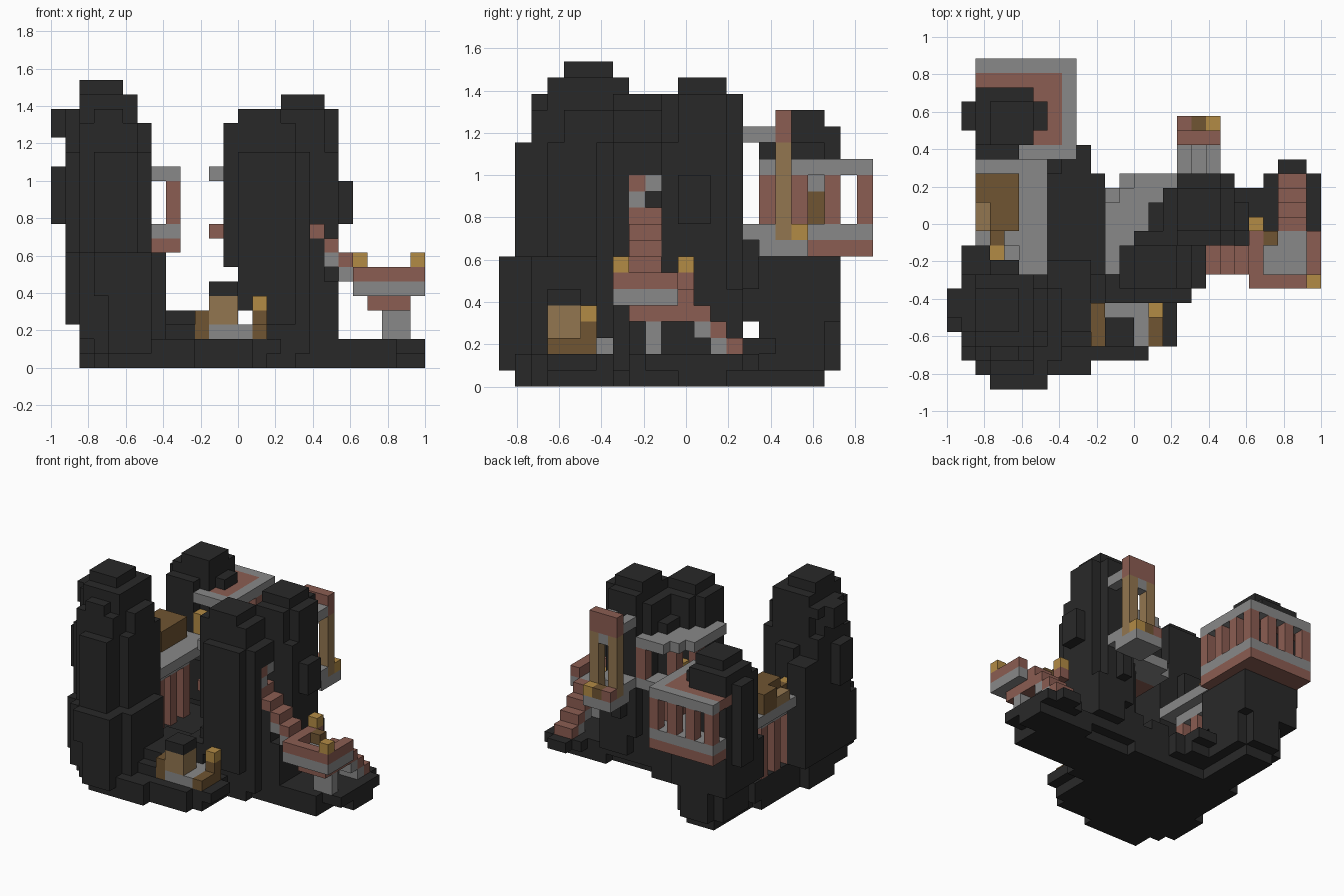
import bpy
import bmesh
from mathutils import Vector

UNIT = 2 / 26
ORIGIN = Vector((-1, -11.5 * UNIT, 0))

default_cube = bpy.data.objects.get("Cube")
if default_cube:
    bpy.data.objects.remove(default_cube, do_unlink=True)


def material(name, red, green, blue):
    mat = bpy.data.materials.new(name)
    mat.use_nodes = True
    colour = (red, green, blue, 1)
    mat.diffuse_color = colour
    mat.node_tree.nodes["Principled BSDF"].inputs["Base Color"].default_value = colour
    return mat


ROCK = material("dark_rock", .022, .022, .022)
GREY = material("grey_stone", .25, .25, .25)
RED = material("red_brick", .26, .11, .085)
GOLD = material("gold_lamp", .45, .26, .06)
TAN = material("tan_wood", .29, .18, .08)
BROWN = material("brown_wood", .16, .09, .032)
PALETTE = [ROCK, GREY, RED, GOLD, TAN, BROWN]

cells = {}


def block(part, mat, x, y, z):
    """Fill a box of unit cells; a later block replaces an earlier one."""
    for i in range(*x):
        for j in range(*y):
            for k in range(*z):
                cells[i, j, k] = (part, mat)


def carve(x, y, z):
    for i in range(*x):
        for j in range(*y):
            for k in range(*z):
                cells.pop((i, j, k), None)


def cell(part, mat, x, y, z):
    cells[x, y, z] = (part, mat)


# Ground: a stepped underside and low ledges
block("ground", ROCK, x=(3, 15), y=(3, 14), z=(0, 2))
block("ground", ROCK, x=(4, 10), y=(1, 3), z=(0, 1))
block("ground", ROCK, x=(3, 10), y=(1, 3), z=(1, 2))
block("ground", ROCK, x=(6, 14), y=(2, 3), z=(0, 2))
block("ground", ROCK, x=(2, 4), y=(4, 8), z=(0, 2))
block("ground", ROCK, x=(4, 7), y=(14, 20), z=(0, 1))
block("ground", ROCK, x=(4, 10), y=(14, 16), z=(1, 3))
block("ground", ROCK, x=(3, 11), y=(8, 15), z=(1, 3))
block("ground", ROCK, x=(8, 10), y=(15, 17), z=(2, 3))
block("ground", ROCK, x=(11, 18), y=(9, 14), z=(1, 4))
block("ground", ROCK, x=(14, 16), y=(3, 6), z=(1, 2))
block("ground", ROCK, x=(7, 10), y=(4, 9), z=(1, 4))
block("ground", ROCK, x=(8, 11), y=(3, 6), z=(1, 3))
block("ground", ROCK, x=(11, 14), y=(6, 10), z=(2, 5))
block("ground", ROCK, x=(12, 14), y=(7, 10), z=(4, 6))

# Ground spur that carries the stairs
block("spur", ROCK, x=(15, 24), y=(8, 13), z=(0, 2))
block("spur", ROCK, x=(20, 26), y=(11, 14), z=(0, 2))
block("spur", ROCK, x=(22, 26), y=(9, 15), z=(1, 2))
block("spur", ROCK, x=(23, 25), y=(14, 16), z=(1, 2))
block("spur", ROCK, x=(19, 22), y=(11, 14), z=(1, 2))

# Front left rock tower: wide foot, then a shaft with stepped corners
FRONT = "front_tower"
block(FRONT, ROCK, x=(2, 7), y=(2, 8), z=(1, 8))
block(FRONT, ROCK, x=(2, 7), y=(1, 3), z=(2, 8))
block(FRONT, ROCK, x=(1, 3), y=(2, 8), z=(3, 8))
block(FRONT, ROCK, x=(4, 7), y=(0, 2), z=(1, 5))
block(FRONT, ROCK, x=(3, 7), y=(0, 2), z=(5, 8))
block(FRONT, ROCK, x=(5, 8), y=(2, 7), z=(2, 8))
block(FRONT, ROCK, x=(1, 3), y=(7, 10), z=(3, 13))
block(FRONT, ROCK, x=(3, 5), y=(7, 9), z=(3, 14))
block(FRONT, ROCK, x=(2, 6), y=(2, 8), z=(8, 17))
block(FRONT, ROCK, x=(3, 5), y=(2, 8), z=(17, 18))
block(FRONT, ROCK, x=(1, 7), y=(3, 8), z=(8, 15))
block(FRONT, ROCK, x=(3, 6), y=(1, 2), z=(8, 15))
block(FRONT, ROCK, x=(0, 1), y=(4, 6), z=(10, 14))
block(FRONT, ROCK, x=(1, 7), y=(4, 7), z=(15, 17))
block(FRONT, ROCK, x=(0, 2), y=(5, 7), z=(16, 18))
block(FRONT, ROCK, x=(1, 6), y=(4, 8), z=(17, 18))
block(FRONT, ROCK, x=(2, 6), y=(3, 8), z=(17, 19))
block(FRONT, ROCK, x=(2, 5), y=(4, 7), z=(19, 20))

# Middle rock: two joined peaks set on a diagonal
MID = "middle_rock"
block(MID, ROCK, x=(13, 17), y=(7, 11), z=(0, 17))
block(MID, ROCK, x=(13, 17), y=(6, 7), z=(3, 15))
block(MID, ROCK, x=(12, 16), y=(7, 10), z=(7, 17))
block(MID, ROCK, x=(13, 16), y=(7, 10), z=(17, 18))
block(MID, ROCK, x=(16, 18), y=(7, 12), z=(1, 15))
block(MID, ROCK, x=(14, 20), y=(10, 13), z=(0, 15))
block(MID, ROCK, x=(15, 20), y=(11, 14), z=(1, 17))
block(MID, ROCK, x=(16, 19), y=(10, 15), z=(4, 18))
block(MID, ROCK, x=(17, 20), y=(11, 14), z=(15, 18))
block(MID, ROCK, x=(16, 19), y=(11, 14), z=(18, 19))
block(MID, ROCK, x=(18, 21), y=(11, 13), z=(10, 13))
block(MID, ROCK, x=(18, 20), y=(8, 11), z=(0, 6))
block(MID, ROCK, x=(18, 19), y=(8, 11), z=(6, 9))
block(MID, ROCK, x=(17, 20), y=(13, 15), z=(2, 6))
block(MID, ROCK, x=(17, 18), y=(14, 16), z=(6, 9))

# Rear rock tower, narrowing towards its foot
REAR = "rear_tower"
block(REAR, ROCK, x=(4, 7), y=(15, 21), z=(1, 4))
block(REAR, ROCK, x=(3, 8), y=(16, 20), z=(1, 4))
block(REAR, ROCK, x=(2, 8), y=(15, 21), z=(4, 8))
block(REAR, ROCK, x=(2, 6), y=(17, 21), z=(8, 16))
block(REAR, ROCK, x=(1, 7), y=(18, 20), z=(7, 15))
block(REAR, ROCK, x=(2, 5), y=(16, 18), z=(8, 15))
block(REAR, ROCK, x=(3, 6), y=(17, 20), z=(16, 17))

# Gallery wrapped round the rear tower
GALLERY = "gallery"


def gallery_ring(mat, inner_x, outer_x, inner_y, outer_y, z):
    block(GALLERY, mat, x=(inner_x, outer_x), y=(16, outer_y), z=z)
    block(GALLERY, mat, x=(2, outer_x), y=(inner_y, outer_y), z=z)


gallery_ring(RED, 6, 9, 21, 23, (8, 9))
gallery_ring(GREY, 6, 9, 21, 23, (9, 10))
gallery_ring(GREY, 8, 9, 22, 23, (13, 14))
gallery_ring(RED, 6, 8, 20, 22, (13, 14))
block(GALLERY, GREY, x=(5, 9), y=(16, 17), z=(13, 14))
block(REAR, ROCK, x=(2, 7), y=(18, 20), z=(13, 15))
for step in range(4):
    block("gallery_posts", RED, x=(8, 9), y=(16 + 2 * step, 17 + 2 * step), z=(10, 13))
    block("gallery_posts", RED, x=(2 + 2 * step, 3 + 2 * step), y=(22, 23), z=(10, 13))
block("gallery_door", BROWN, x=(6, 7), y=(19, 20), z=(10, 12))
cell("gallery_door", GREY, x=6, y=19, z=12)
block("gallery_lamp", GOLD, x=(5, 6), y=(16, 17), z=(10, 12))

# Porch on the back of the middle rock, roof edge stepped on the diagonal
for row in range(8, 15):
    left = max(11, row + 1)
    for col in range(11, 17):
        if (col, row, 13) not in cells and left - 2 <= col:
            cell("porch_roof", GREY, col, row, 13)
        if (col, row, 9) not in cells and (col, row) != (11, 14):
            under = left - 2 <= col and row < 12
            cell("porch_floor", RED if under else GREY, col, row, 9)
for col, row in ((12, 10), (13, 12), (15, 14)):
    block("porch_posts", RED, x=(col, col + 1), y=(row, row + 1), z=(10, 13))
cell("porch_lamp", GOLD, x=13, y=11, z=10)

# Low tunnels through the rocks
carve(x=(13, 14), y=(0, 23), z=(3, 4))
carve(x=(2, 21), y=(15, 16), z=(3, 4))

# Bridge from the front tower to the rear tower, with a gateway below
block("bridge_deck", GREY, x=(5, 7), y=(8, 16), z=(9, 10))
block("bridge_deck", GREY, x=(2, 5), y=(10, 16), z=(9, 10))
for row in (9, 11, 13):
    block("gate_posts", RED, x=(3, 6), y=(row, row + 1), z=(3, 9))
block("gate_lintel", GREY, x=(3, 6), y=(9, 14), z=(8, 9))
block("bridge_hut", BROWN, x=(2, 5), y=(13, 15), z=(10, 12))
block("bridge_hut", BROWN, x=(3, 5), y=(11, 13), z=(10, 12))
block("bridge_hut", TAN, x=(2, 3), y=(11, 13), z=(10, 11))
cell("bridge_hut", BROWN, x=3, y=10, z=10)
block("bridge_lamp", GOLD, x=(3, 4), y=(9, 10), z=(9, 11))

# Tall arch on a bracket behind the middle rock
block("arch_base", GREY, x=(16, 19), y=(16, 19), z=(8, 9))
block("arch_base", GREY, x=(16, 19), y=(15, 17), z=(9, 10))
for col in (16, 18):
    block("arch_posts", TAN, x=(col, col + 1), y=(17, 18), z=(9, 15))
    block("arch_bracket", GREY, x=(col, col + 1), y=(15, 17), z=(15, 16))
block("arch_top", RED, x=(16, 19), y=(17, 18), z=(15, 17))
cell("arch_top", GREY, x=17, y=17, z=14)
for col, mat in zip((16, 17, 18), (RED, BROWN, GOLD)):
    cell("arch_sill", mat, x=col, y=18, z=9)

# Landing with rim, lamps and legs
block("landing", RED, x=(22, 25), y=(8, 11), z=(4, 5))
block("landing", GREY, x=(21, 26), y=(7, 11), z=(5, 6))
block("landing_rim", RED, x=(21, 26), y=(7, 8), z=(6, 7))
block("landing_rim", RED, x=(25, 26), y=(8, 11), z=(6, 7))
block("landing_rim", RED, x=(21, 22), y=(8, 12), z=(6, 7))
cell("landing_lamps", GOLD, x=25, y=7, z=7)
cell("landing_lamps", GOLD, x=21, y=11, z=7)
cell("landing_lamps", BROWN, x=22, y=10, z=6)
block("landing_leg", GREY, x=(23, 25), y=(9, 10), z=(2, 4))

# Upper stairs into the middle rock, and lower stairs down to the spur
for step in range(5):
    block("upper_stairs", RED, x=(17 + step, 18 + step), y=(8, 10), z=(10 - step, 11 - step))
    if step > 1:
        block("upper_stairs", GREY, x=(17 + step, 18 + step), y=(8, 10), z=(9 - step, 10 - step))
for step in range(4):
    block("lower_stairs", RED, x=(23, 25), y=(11 + step, 12 + step), z=(5 - step, 6 - step))
    if step < 3:
        under = GREY if step else RED
        block("lower_stairs", under, x=(23, 25), y=(11 + step, 12 + step), z=(4 - step, 5 - step))
carve(x=(17, 18), y=(8, 10), z=(11, 13))
block("doorway", RED, x=(17, 18), y=(8, 9), z=(12, 13))
cell("doorway", GREY, x=17, y=9, z=12)
cell("doorway", GREY, x=17, y=8, z=11)

# Small hut at the front
block("hut_floor", GREY, x=(11, 14), y=(3, 7), z=(2, 3))
block("hut_wall", TAN, x=(11, 13), y=(3, 5), z=(3, 5))
block("hut_roof", ROCK, x=(11, 13), y=(3, 5), z=(5, 6))
block("hut_fence", BROWN, x=(10, 11), y=(3, 6), z=(2, 4))
block("hut_fence", BROWN, x=(14, 15), y=(3, 6), z=(2, 3))
block("hut_fence", BROWN, x=(14, 15), y=(5, 6), z=(3, 4))
cell("hut_lamp", GOLD, x=14, y=5, z=4)

# Turn the cells into one mesh per part, keeping only exposed faces
DIRECTIONS = [Vector(d) for d in ((1, 0, 0), (0, 1, 0), (0, 0, 1))]
meshes = {part: bmesh.new() for part, mat in cells.values()}
for key, (part, mat) in cells.items():
    bm = meshes[part]
    centre = Vector(key) + Vector((.5, .5, .5))
    for axis in range(3):
        for sign in (-1, 1):
            normal = DIRECTIONS[axis] * sign
            if tuple(int(v) for v in Vector(key) + normal) in cells:
                continue
            u = DIRECTIONS[(axis + 1) % 3] / 2
            v = DIRECTIONS[(axis + 2) % 3] / 2 * sign
            mid = centre + normal / 2
            corners = (mid - u - v, mid + u - v, mid + u + v, mid - u + v)
            face = bm.faces.new([bm.verts.new(ORIGIN + c * UNIT) for c in corners])
            face.material_index = PALETTE.index(mat)

for part, bm in meshes.items():
    bmesh.ops.remove_doubles(bm, verts=bm.verts, dist=UNIT / 100)
    bmesh.ops.dissolve_limit(bm, angle_limit=.01, verts=bm.verts, edges=bm.edges, delimit={"MATERIAL"})
    mesh = bpy.data.meshes.new(part)
    bm.to_mesh(mesh)
    bm.free()
    for mat in PALETTE:
        mesh.materials.append(mat)
    bpy.context.collection.objects.link(bpy.data.objects.new(part, mesh))
